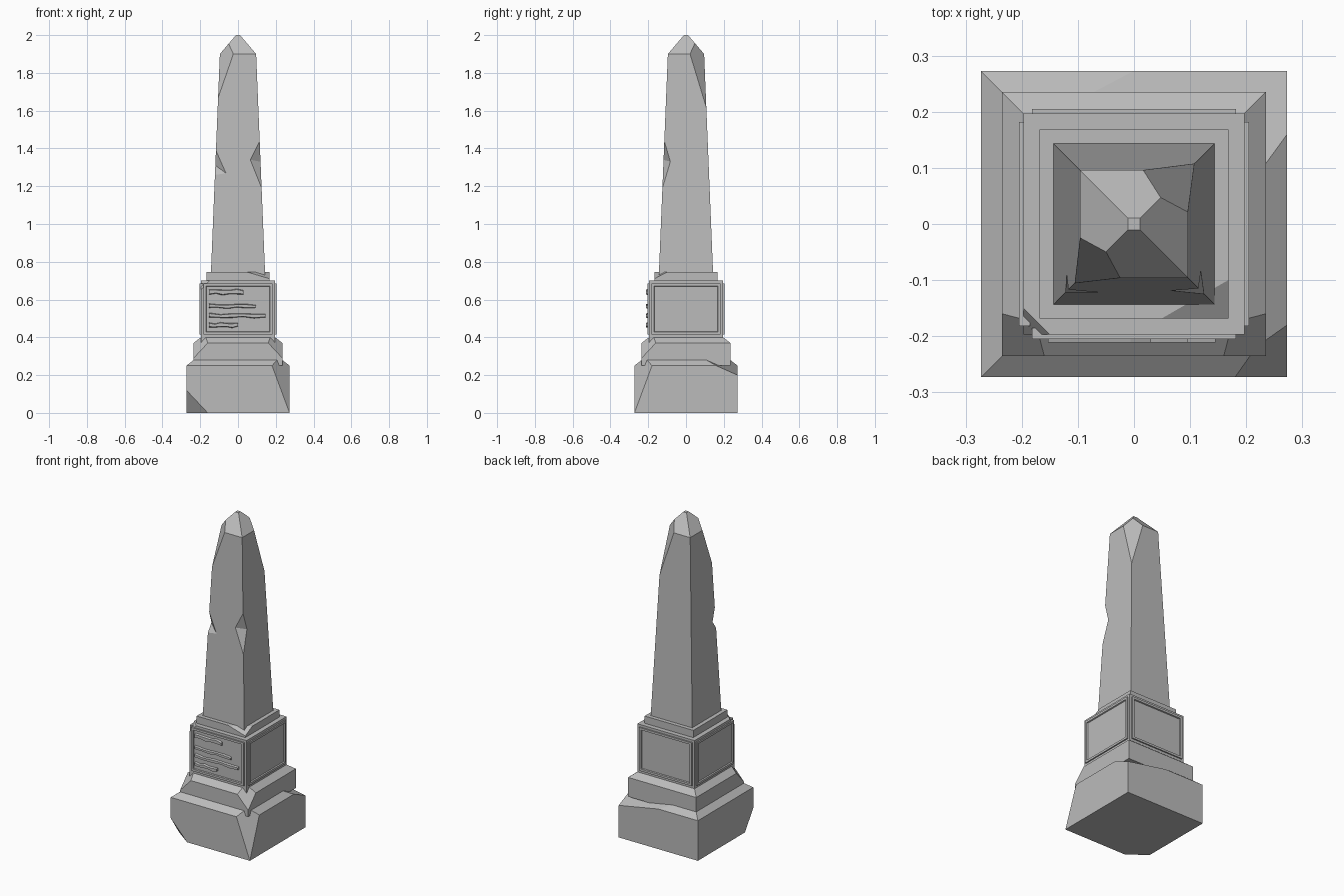
import bpy, bmesh, math
from mathutils import Vector, Matrix

cube = bpy.data.objects.get("Cube")
if cube:
    bpy.data.objects.remove(cube, do_unlink=True)

stone = bpy.data.materials.new("grey_stone")
stone.use_nodes = True
GREY = (0.5, 0.5, 0.5, 1)
stone.diffuse_color = GREY
stone.node_tree.nodes["Principled BSDF"].inputs["Base Color"].default_value = GREY


def finish(name, bm):
    bmesh.ops.recalc_face_normals(bm, faces=bm.faces)
    mesh = bpy.data.meshes.new(name)
    bm.to_mesh(mesh)
    bm.free()
    mesh.materials.append(stone)
    obj = bpy.data.objects.new(name, mesh)
    bpy.context.collection.objects.link(obj)
    return obj


def square_loft(rings):
    """Closed square block through (half width, height) rings."""
    bm = bmesh.new()
    loops = [[bm.verts.new((sx * h, sy * h, z))
              for sx, sy in ((-1, -1), (1, -1), (1, 1), (-1, 1))] for h, z in rings]
    for a, b in zip(loops, loops[1:]):
        for i in range(4):
            j = (i + 1) % 4
            bm.faces.new((a[i], a[j], b[j], b[i]))
    bm.faces.new(loops[0][::-1])
    bm.faces.new(loops[-1])
    return bm


def chip(bm, a, b, c):
    """Slice a corner off along the plane through three points."""
    a, b, c = Vector(a), Vector(b), Vector(c)
    n = (b - a).cross(c - a).normalized()
    centre = sum((v.co for v in bm.verts), Vector()) / len(bm.verts)
    if n.dot(a - centre) < 0:
        n.negate()
    cut = bmesh.ops.bisect_plane(bm, geom=bm.verts[:] + bm.edges[:] + bm.faces[:],
                                 dist=1e-5, plane_co=a, plane_no=n, clear_outer=True)
    edges = [e for e in cut["geom_cut"] if isinstance(e, bmesh.types.BMEdge) and e.is_boundary]
    bmesh.ops.holes_fill(bm, edges=edges, sides=0)
    bmesh.ops.recalc_face_normals(bm, faces=bm.faces)


def notch(obj, top, bottom, side_a, side_b):
    """Cut a V notch into a corner edge with a wedge along the crease."""
    top, bottom, a, b = map(Vector, (top, bottom, side_a, side_b))
    mid, run = (a + b) / 2, (b - a).normalized() * 0.2
    section = (mid, mid + (top - mid) * 3, mid + (bottom - mid) * 3)
    bm = bmesh.new()
    near = [bm.verts.new(p - run) for p in section]
    far = [bm.verts.new(p + run) for p in section]
    bm.faces.new(near)
    bm.faces.new(far[::-1])
    for i in range(3):
        j = (i + 1) % 3
        bm.faces.new((near[i], far[i], far[j], near[j]))
    cutter = finish("notch_cutter", bm)
    cutter.hide_render = True
    mod = obj.modifiers.new("notch", 'BOOLEAN')
    mod.operation, mod.solver, mod.object = 'DIFFERENCE', 'EXACT', cutter
    bpy.context.view_layer.update()
    result = bpy.data.meshes.new_from_object(obj.evaluated_get(bpy.context.evaluated_depsgraph_get()))
    obj.modifiers.clear()
    obj.data = result
    bpy.data.objects.remove(cutter, do_unlink=True)


# Plinth with broken corners
B = 0.273
bm = square_loft([(B, 0), (B, 0.25), (0.235, 0.28)])
chip(bm, (-0.16, -B, 0), (-B, -B, 0.12), (-B, -0.19, 0))
chip(bm, (B, -B, 0), (0.18, -B, 0.25), (B, -0.18, 0.25))
chip(bm, (B, B, 0.2), (B, 0.16, 0.25), (0, B, 0.25))
finish("plinth", bm)

# Second step, sloped on top
S = 0.235
bm = square_loft([(S, 0.25), (S, 0.37), (0.197, 0.40)])
for side in (-1, 1):
    chip(bm, (side * S, -S, 0.29), (side * 0.16, -S, 0.37), (side * S, -0.16, 0.37))
finish("step", bm)

# Pedestal
P = 0.197
bm = square_loft([(P, 0.34), (P, 0.70)])
chip(bm, (-P, -P, 0.65), (-0.15, -P, 0.70), (-P, -0.15, 0.70))
finish("pedestal", bm)

# Framed panel on every side of the pedestal
for i, name in enumerate(("front", "left", "back", "right")):
    bm = bmesh.new()
    bmesh.ops.create_cube(bm, size=1, matrix=Matrix.Translation((0, -0.195, 0.55))
                          @ Matrix.Diagonal((0.364, 0.02, 0.27, 1)))
    face = min(bm.faces, key=lambda f: f.calc_center_median().y)
    bmesh.ops.inset_region(bm, faces=[face], thickness=0.019)
    bmesh.ops.inset_region(bm, faces=[face], thickness=0.004, depth=-0.007)
    bmesh.ops.rotate(bm, verts=bm.verts, matrix=Matrix.Rotation(i * math.pi / 2, 3, 'Z'))
    finish(name + "_panel", bm)

# Weathered raised bars on the front panel
for i, (z, end, height) in enumerate(((0.64, 0.03, 0.034), (0.565, 0.095, 0.026),
                                      (0.515, 0.145, 0.028), (0.465, 0.0, 0.03))):
    bm = bmesh.new()
    steps = 5
    rows = []
    for k in range(steps + 1):
        x = -0.153 + (end + 0.153) * k / steps
        wave = 0.003 * math.sin(2.1 * k + i)
        h = height / 2 * (1 - 0.25 * (k % 2))
        rows.append([bm.verts.new((x, y, z + wave + dz)) for y, dz in
                     ((-0.19, -h), (-0.19, h), (-0.211, h * 0.6), (-0.211, -h * 0.6))])
    for a, b in zip(rows, rows[1:]):
        for j in range(4):
            n = (j + 1) % 4
            bm.faces.new((a[j], a[n], b[n], b[j]))
    bm.faces.new(rows[0])
    bm.faces.new(rows[-1][::-1])
    finish(f"raised_bar_{i + 1}", bm)

# Cap under the shaft
C = 0.168
bm = square_loft([(C, 0.69), (C, 0.745)])
chip(bm, (C, -C, 0.71), (0.05, -C, 0.745), (C, -0.10, 0.745))
finish("cap", bm)

# Tapered shaft with pointed top
bm = square_loft([(0.145, 0.70), (0.096, 1.90), (0.011, 2.0)])
chip(bm, (0.107, 0.107, 1.62), (0.10, 0.045, 1.82), (0.045, 0.10, 1.81))
chip(bm, (-0.105, -0.105, 1.67), (-0.045, -0.099, 1.84), (-0.099, -0.045, 1.84))
shaft = finish("shaft", bm)
notch(shaft, (0.115, -0.115, 1.44), (0.125, -0.125, 1.19),
      (0.065, -0.119, 1.34), (0.119, -0.083, 1.33))
notch(shaft, (-0.117, -0.117, 1.39), (-0.122, -0.122, 1.26),
      (-0.065, -0.121, 1.27), (-0.12, -0.09, 1.31))
